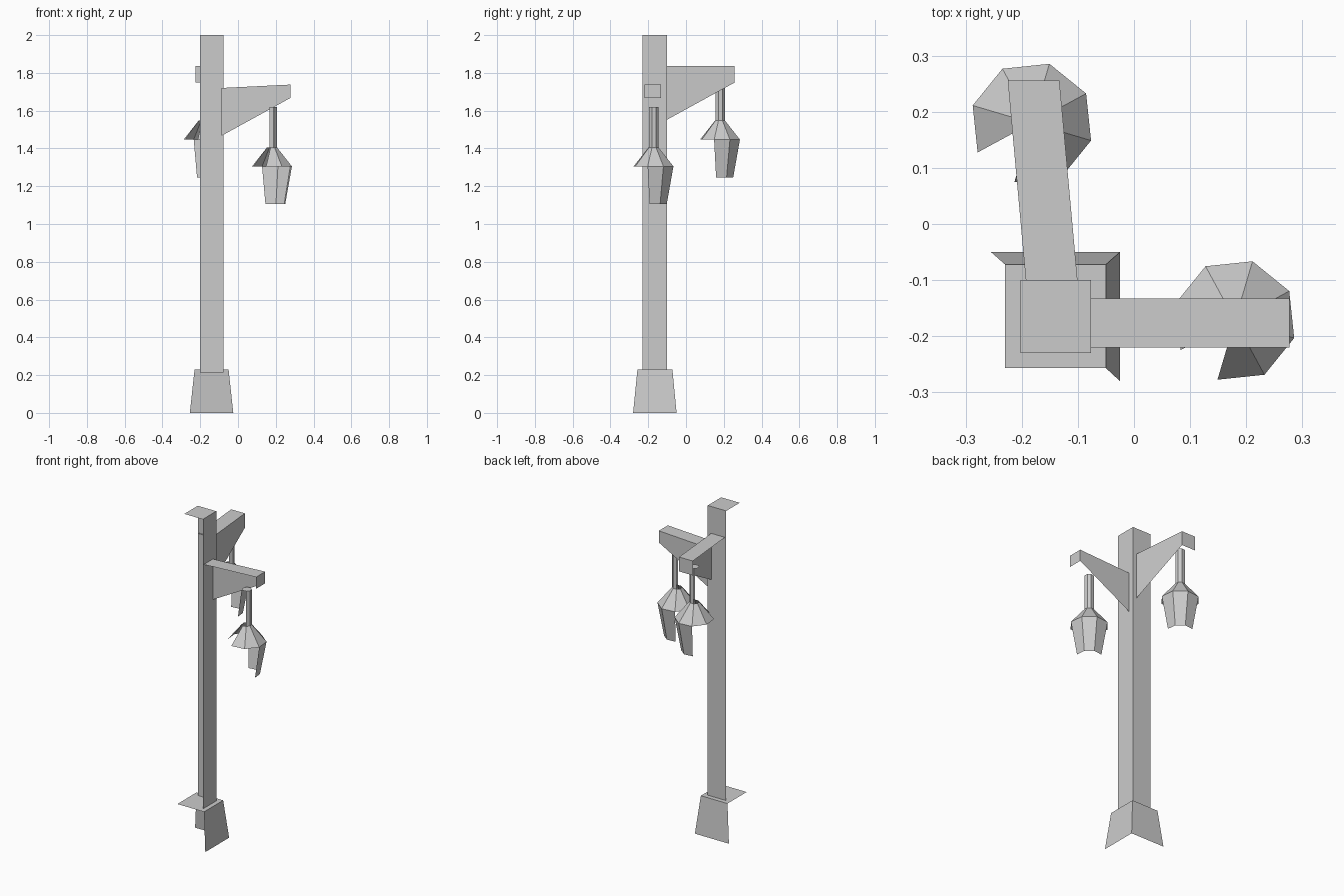
import bpy, bmesh
from math import cos, sin, radians
from mathutils import Vector

cube = bpy.data.objects.get("Cube")
if cube:
    bpy.data.objects.remove(cube, do_unlink=True)

grey = bpy.data.materials.new("plain_grey")
grey.use_nodes = True
grey.diffuse_color = (0.6, 0.6, 0.6, 1)
grey.node_tree.nodes["Principled BSDF"].inputs["Base Color"].default_value = (0.6, 0.6, 0.6, 1)

# Only the faces turned towards this raised corner are kept; the shells are open behind
KEPT_SIDE = Vector((1, 1, 1.6))


def loft(name, rings):
    """Join rings of points into a solid, then open up its far side."""
    bm = bmesh.new()
    loops = [[bm.verts.new(p) for p in ring] for ring in rings]
    for a, b in zip(loops, loops[1:]):
        n = len(a)
        for i in range(n):
            j = (i + 1) % n
            bm.faces.new((a[i], a[j], b[j], b[i]))
    bm.faces.new(loops[0])
    bm.faces.new(loops[-1])
    bmesh.ops.recalc_face_normals(bm, faces=bm.faces)
    bm.normal_update()
    away = [f for f in bm.faces if f.normal.dot(KEPT_SIDE) <= 0]
    bmesh.ops.delete(bm, geom=away, context='FACES')
    mesh = bpy.data.meshes.new(name)
    bm.to_mesh(mesh)
    bm.free()
    mesh.materials.append(grey)
    obj = bpy.data.objects.new(name, mesh)
    bpy.context.collection.objects.link(obj)
    return obj


def rect(x0, x1, y0, y1, z):
    return [(x0, y0, z), (x1, y0, z), (x1, y1, z), (x0, y1, z)]


def octagon(x, y, z, r):
    angles = [radians(28.5 + 45 * k) for k in range(8)]
    return [(x + r * cos(a), y + r * sin(a), z) for a in angles]


# Tapered foot and square post
loft("base", [rect(-0.255, -0.025, -0.28, -0.05, 0),
              rect(-0.23, -0.05, -0.257, -0.072, 0.23)])
loft("post", [rect(-0.202, -0.077, -0.23, -0.10, 0.215),
              rect(-0.202, -0.077, -0.23, -0.10, 2.0)])


# Bracket arms, deep at the post and shallow at the tip
def side_section(x, low, high):
    y0, y1 = -0.22, -0.133
    return [(x, y0, low), (x, y1, low), (x, y1, high), (x, y0, high)]


def back_section(x, y, low, high):
    w = 0.092
    return [(x, y, low), (x + w, y, low), (x + w, y, high), (x, y, high)]


loft("left_arm", [side_section(-0.087, 1.467, 1.72), side_section(0.277, 1.667, 1.738)])
loft("back_arm", [back_section(-0.192, -0.108, 1.548, 1.836),
                  back_section(-0.225, 0.256, 1.748, 1.836)])


# Hanging lanterns: tapered glass, flared hood and thin stem
def lantern(name, x, y, lift):
    profile = [(0.073, 1.105), (0.11, 1.305), (0.028, 1.405), (0.028, 1.62)]
    loft(name, [octagon(x, y, z + lift, r) for r, z in profile])


lantern("left_lantern", 0.18, -0.172, 0)
lantern("back_lantern", -0.182, 0.18, 0.142)
